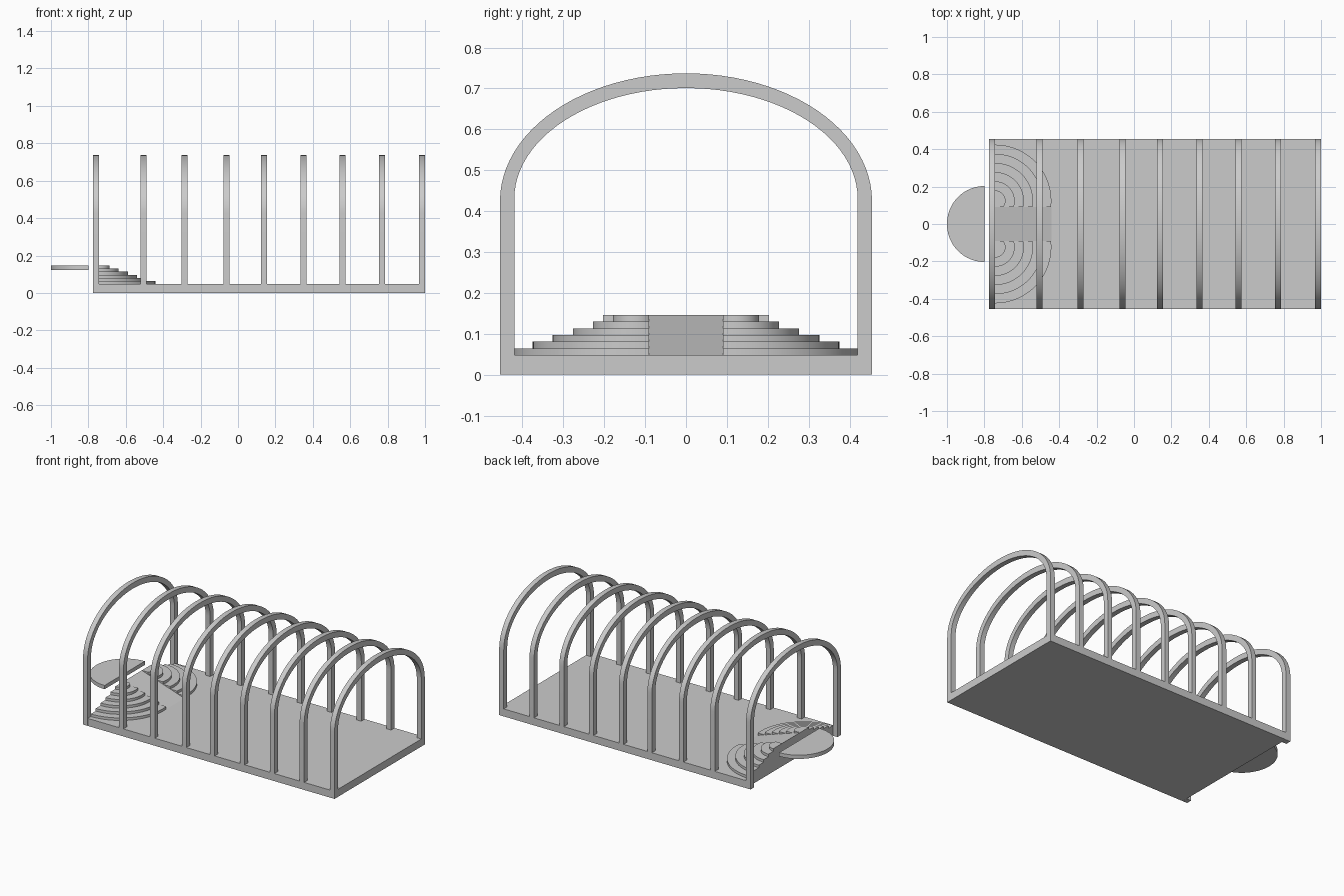
import bpy, bmesh
from math import sin, cos, pi, asin
from mathutils import Vector

if "Cube" in bpy.data.objects:
    bpy.data.objects.remove(bpy.data.objects["Cube"])


def prism(name, points, offset, smooth=True):
    """Extrude a flat outline of 3D points along an offset vector."""
    bm = bmesh.new()
    face = bm.faces.new([bm.verts.new(p) for p in points])
    res = bmesh.ops.extrude_face_region(bm, geom=[face], use_keep_orig=True)
    moved = [v for v in res["geom"] if isinstance(v, bmesh.types.BMVert)]
    bmesh.ops.translate(bm, verts=moved, vec=Vector(offset))
    bmesh.ops.recalc_face_normals(bm, faces=bm.faces)
    mesh = bpy.data.meshes.new(name)
    bm.to_mesh(mesh)
    bm.free()
    obj = bpy.data.objects.new(name, mesh)
    bpy.context.collection.objects.link(obj)
    if smooth:
        bpy.ops.object.select_all(action='DESELECT')
        obj.select_set(True)
        bpy.context.view_layer.objects.active = obj
        bpy.ops.object.shade_smooth_by_angle(angle=0.5)
    return obj


FLOOR_Z, DECK_Z = 0.048, 0.146
STAIR_X, RAMP_Y = -0.742, 0.09
HALF_W = 0.455

# Floor slab
prism("floor", [(STAIR_X, -HALF_W, 0), (1, -HALF_W, 0), (1, HALF_W, 0), (STAIR_X, HALF_W, 0)],
      (0, 0, FLOOR_Z), smooth=False)


# Arched ribs: straight legs with a half-ellipse on top
def half_ellipse(a, b, z, n=48):
    return [(a * cos(pi * i / n), z + b * sin(pi * i / n)) for i in range(n + 1)]


def arch(name, x, base_z):
    outer = half_ellipse(HALF_W, 0.312, 0.425)
    inner = half_ellipse(0.42, 0.271, 0.43)
    outline = ([(HALF_W, base_z)] + outer + [(-HALF_W, base_z), (-0.42, base_z)]
               + inner[::-1] + [(0.42, base_z)])
    prism(name, [(x - 0.016, y, z) for y, z in outline], (0.032, 0, 0))


rib_x = [-0.759, -0.506, -0.285, -0.062, 0.138, 0.35, 0.56, 0.77, 0.984]
for i, x in enumerate(rib_x):
    arch(f"arch_rib_{i + 1}", x, 0 if i == 0 else FLOOR_Z - 0.003)

# Curved steps on both sides of the ramp
STEPS, CENTRE_Y = 6, 0.124
rise = (DECK_Z - FLOOR_Z) / STEPS
for side, label in ((1, "back"), (-1, "front")):
    for k in range(STEPS):
        r = 0.3 - 0.049 * k
        start = -asin((CENTRE_Y - RAMP_Y) / r)
        arc = [start + (pi / 2 - start) * i / 24 for i in range(25)]
        pts = [(STAIR_X, RAMP_Y)] + [(STAIR_X + r * cos(t), CENTRE_Y + r * sin(t)) for t in arc]
        z = FLOOR_Z + rise * k
        prism(f"{label}_step_{k + 1}", [(x, side * y, z) for x, y in pts], (0, 0, rise))

# Ramp between the steps
prism("ramp", [(STAIR_X, -RAMP_Y, FLOOR_Z), (-0.442, -RAMP_Y, FLOOR_Z), (STAIR_X, -RAMP_Y, DECK_Z)],
      (0, 2 * RAMP_Y, 0), smooth=False)

# Half-round landing outside the entrance
prism("landing", [(-0.8 - 0.2 * sin(pi * i / 40), 0.203 * cos(pi * i / 40), 0.122) for i in range(41)],
      (0, 0, DECK_Z - 0.122))
